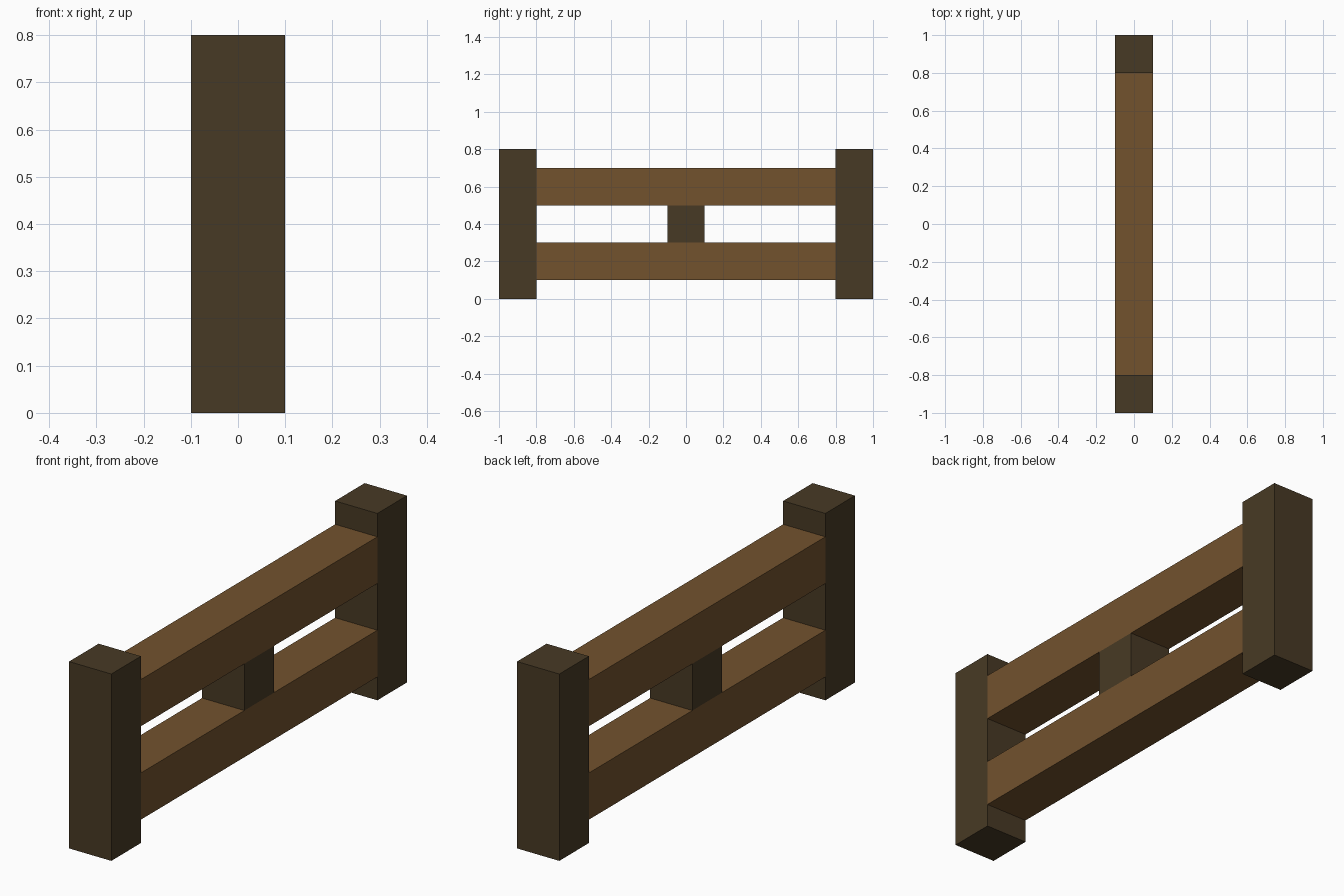
import bpy

cube = bpy.data.objects.get("Cube")
if cube:
    bpy.data.objects.remove(cube, do_unlink=True)


def make_material(name, rgb):
    mat = bpy.data.materials.new(name)
    mat.use_nodes = True
    color = (*rgb, 1.0)
    mat.diffuse_color = color
    mat.node_tree.nodes["Principled BSDF"].inputs["Base Color"].default_value = color
    return mat


def box(name, center, size, mat):
    bpy.ops.mesh.primitive_cube_add(size=1, location=center)
    obj = bpy.context.object
    obj.name = name
    obj.scale = size
    bpy.ops.object.transform_apply(location=False, rotation=False, scale=True)
    obj.data.materials.append(mat)
    return obj


dark_wood = make_material("dark wood", (0.064, 0.042, 0.018))
brown_wood = make_material("brown wood", (0.168, 0.084, 0.027))

W = 0.2  # timber thickness

# End posts
for name, y in (("front_post", -0.9), ("back_post", 0.9)):
    box(name, (0, y, 0.4), (W, W, 0.8), dark_wood)

# Horizontal rails between the posts
for name, z in (("lower_rail", 0.2), ("upper_rail", 0.6)):
    box(name, (0, 0, z), (W, 1.6, W), brown_wood)

# Spacer block between the rails
box("middle_block", (0, 0, 0.4), (W, W, W), dark_wood)
